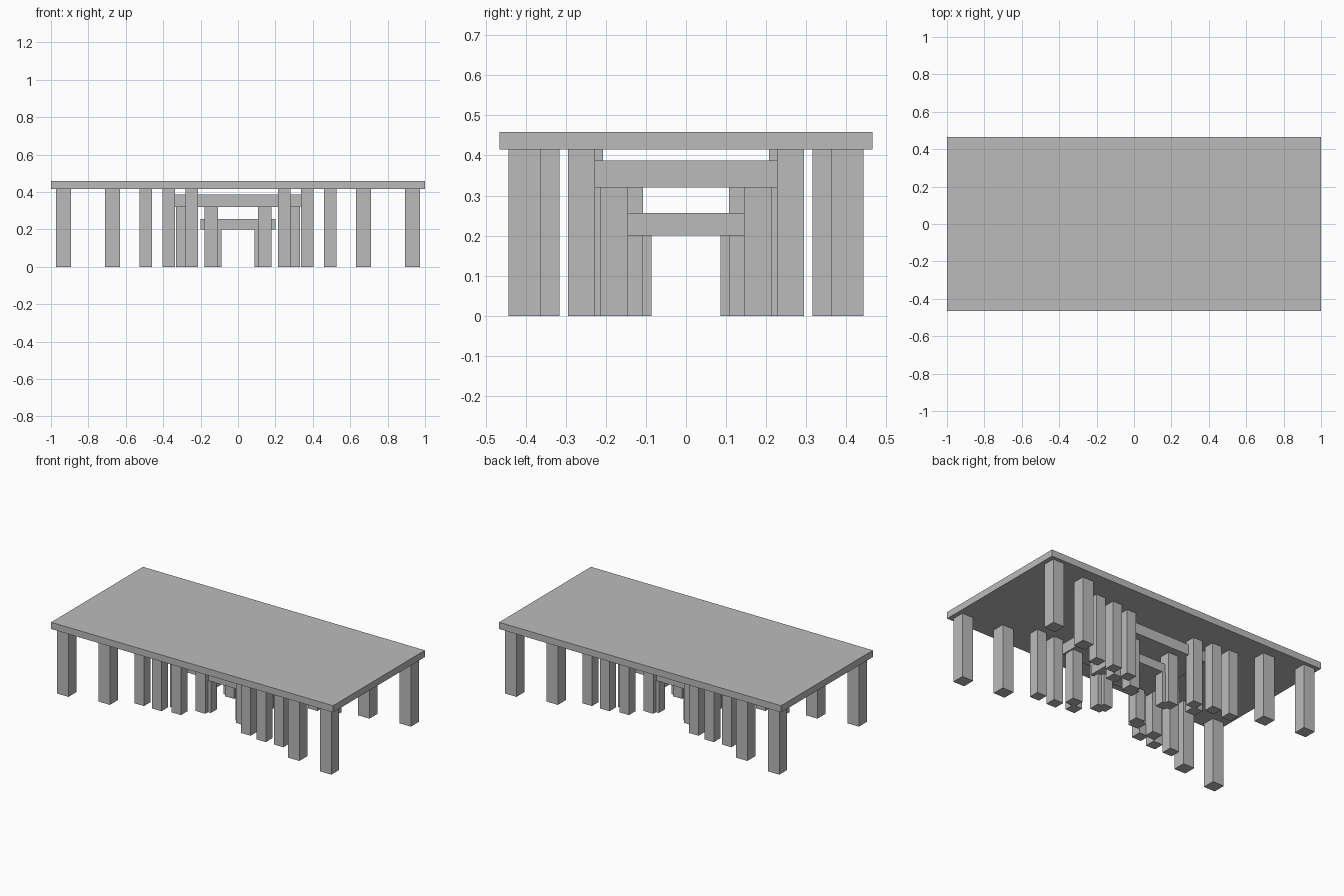
import bpy
import bmesh
from mathutils import Matrix, Vector

cube = bpy.data.objects.get("Cube")
if cube:
    bpy.data.objects.remove(cube, do_unlink=True)

grey = bpy.data.materials.new("plain_grey")
grey.use_nodes = True
colour = (0.5, 0.5, 0.5, 1)
grey.diffuse_color = colour
grey.node_tree.nodes["Principled BSDF"].inputs["Base Color"].default_value = colour


def box(name, centre, size):
    mesh = bpy.data.meshes.new(name)
    bm = bmesh.new()
    bmesh.ops.create_cube(bm, size=1, matrix=Matrix.Diagonal(Vector(size)).to_4x4())
    bm.to_mesh(mesh)
    bm.free()
    mesh.materials.append(grey)
    obj = bpy.data.objects.new(name, mesh)
    obj.location = centre
    bpy.context.collection.objects.link(obj)
    return obj


def tabletop(name, half_x, half_y, low, high):
    box(name, (0, 0, (low + high) / 2), (half_x * 2, half_y * 2, high - low))


def four_legs(name, x, y, width, height):
    for side, sx in (("left", 1), ("right", -1)):
        for end, sy in (("front", -1), ("back", 1)):
            box(f"{name}_{end}_{side}", (sx * x, sy * y, height / 2),
                (width, width, height))


# Nested tabletops, from largest to smallest
tabletop("large_tabletop", 1.0, 0.465, 0.415, 0.458)
tabletop("middle_tabletop", 0.34, 0.228, 0.32, 0.388)
tabletop("small_tabletop", 0.2, 0.145, 0.2, 0.257)

# Legs under the large top, from the corners inward
four_legs("corner_leg", 0.932, 0.403, 0.08, 0.415)
four_legs("second_leg", 0.672, 0.355, 0.08, 0.415)
four_legs("third_leg", 0.494, 0.261, 0.067, 0.415)
four_legs("fourth_leg", 0.37, 0.261, 0.067, 0.415)
four_legs("fifth_leg", 0.247, 0.24, 0.067, 0.415)

# Legs under the middle and small tops
four_legs("middle_outer_leg", 0.296, 0.18, 0.07, 0.32)
four_legs("middle_inner_leg", 0.143, 0.142, 0.07, 0.32)
four_legs("small_leg", 0.12, 0.118, 0.064, 0.2)
